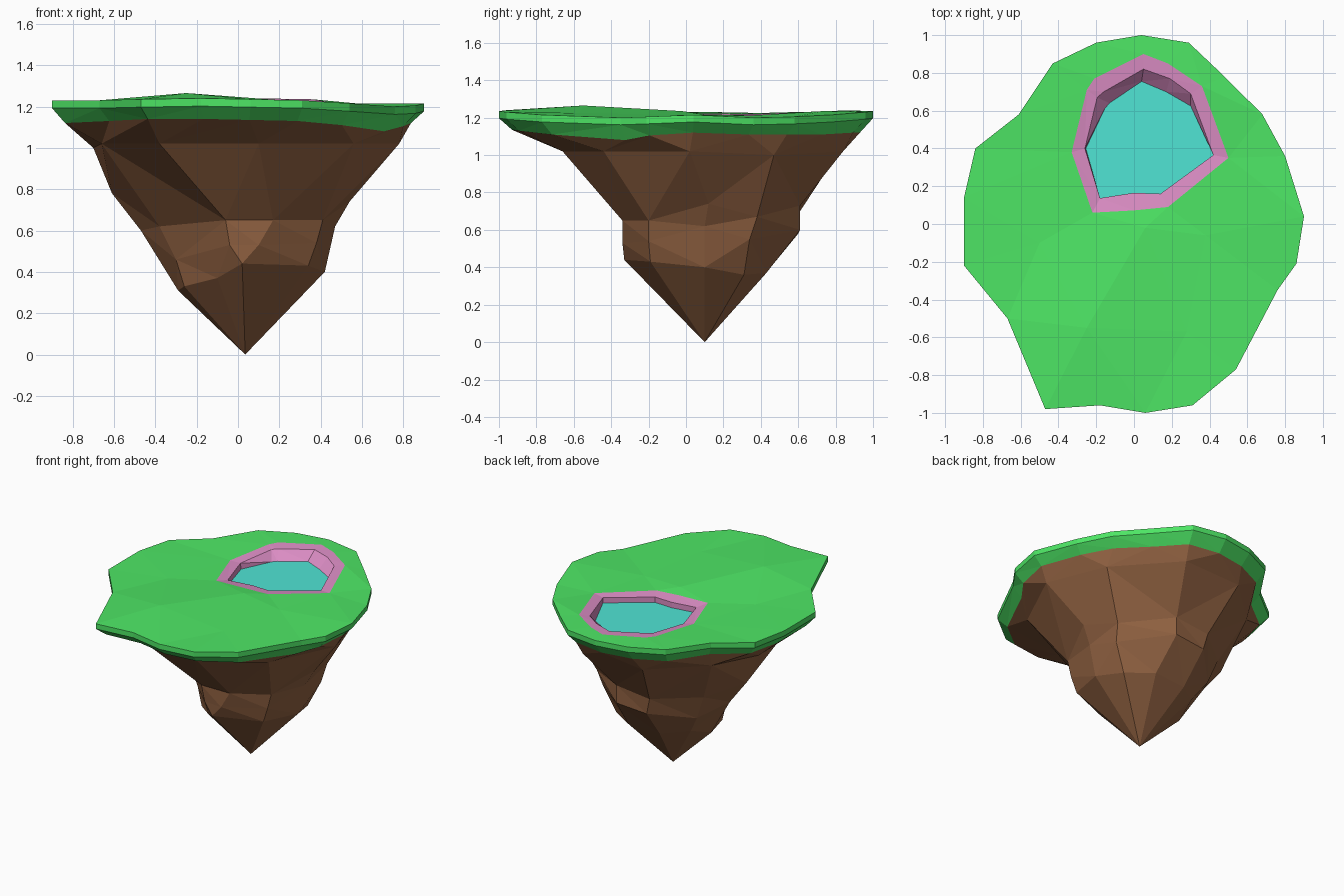
import bpy, bmesh
from mathutils import Vector
from mathutils.geometry import delaunay_2d_cdt


def material(name, rgb):
    m = bpy.data.materials.new(name)
    m.diffuse_color = (*rgb, 1)
    return m


def make_object(name, verts, faces, mat):
    """Flat-shaded mesh part with its quads split into triangles."""
    me = bpy.data.meshes.new(name)
    me.from_pydata([tuple(v) for v in verts], [], faces)
    me.materials.append(mat)
    ob = bpy.data.objects.new(name, me)
    bpy.context.collection.objects.link(ob)
    bm = bmesh.new()
    bm.from_mesh(me)
    bmesh.ops.triangulate(bm, faces=[f for f in bm.faces if len(f.verts) == 4])
    bm.normal_update()
    bm.to_mesh(me)
    bm.free()
    return ob


def bridge(a, b, n):
    """Quads between two rings of n vertices starting at a (upper) and b (lower)."""
    return [(b + i, b + (i + 1) % n, a + (i + 1) % n, a + i) for i in range(n)]


grass = material("grass", (0.075, 0.79, 0.13))
rock = material("rock", (0.28, 0.12, 0.053))
shore = material("shore", (0.72, 0.27, 0.56))
water = material("water", (0.08, 0.78, 0.66))

# Island outline: x, y, top height, height of the grass underside
outline = [
    (.90, .04, 1.215, 1.12), (.80, .36, 1.20, 1.11), (.68, .58, 1.205, 1.11), (.48, .78, 1.215, 1.11),
    (.29, .96, 1.23, 1.12), (.04, 1.0, 1.235, 1.12), (-.20, .96, 1.235, 1.12), (-.43, .85, 1.235, 1.12),
    (-.61, .58, 1.23, 1.12), (-.84, .40, 1.225, 1.12), (-.90, .14, 1.23, 1.12), (-.90, -.22, 1.23, 1.12),
    (-.67, -.50, 1.23, 1.13), (-.47, -.98, 1.235, 1.14), (-.18, -.96, 1.24, 1.14), (.06, -1.0, 1.235, 1.135),
    (.31, -.96, 1.23, 1.13), (.54, -.77, 1.215, 1.11), (.76, -.35, 1.20, 1.08), (.86, -.21, 1.205, 1.105)]
n = len(outline)
top = [Vector(p[:3]) for p in outline]
edge = [v - Vector((0, 0, .038)) for v in top]
under = [Vector((p[0] * .93, p[1] * .93, p[3])) for p in outline]

# Pond rings: outer shore, inner lip, waterline
shore_outer = [Vector(p) for p in [
    (-.22, .06, 1.222), (0, .072, 1.222), (.18, .09, 1.218), (.50, .35, 1.212), (.36, .73, 1.235),
    (.18, .85, 1.238), (.05, .90, 1.238), (-.21, .77, 1.235), (-.25, .71, 1.232), (-.33, .38, 1.22)]]
lip = [Vector(p) for p in [
    (-.18, .137, 1.207), (0, .165, 1.207), (.14, .16, 1.207), (.42, .365, 1.205), (.30, .69, 1.228),
    (.19, .77, 1.232), (.05, .82, 1.232), (-.16, .70, 1.228), (-.195, .67, 1.225), (-.26, .40, 1.21)]]
waterline = [Vector((x, y, 1.167)) for x, y in [
    (-.18, .137), (0, .165), (.14, .16), (.42, .365), (.30, .625),
    (.17, .70), (.04, .755), (-.13, .64), (-.155, .61), (-.255, .40)]]
k = len(lip)

# Grass: undulating top with a pond-shaped hole, thin edge, chamfered underside
bumps = [Vector(p) for p in [(-.25, -.55, 1.265), (-.5, -.1, 1.225), (.38, -.06, 1.215),
                             (.06, -.02, 1.235), (.28, -.57, 1.225)]]
pts = top + shore_outer + bumps
cons = [(i, (i + 1) % n) for i in range(n)] + [(n + i, n + (i + 1) % k) for i in range(k)]
_, _, tris, orig, _, _ = delaunay_2d_cdt([p.xy for p in pts], cons, [], 1, 1e-5)
faces = []
for t in tris:
    ids = [orig[i][0] for i in t]
    if not all(n <= i < n + k for i in ids):
        faces.append(ids)
base = len(pts)
faces += bridge(0, base, n) + bridge(base, base + n, n)
make_object("grass_top", pts + edge + under, faces, grass)

# Pond shore and water
make_object("pond_shore", shore_outer + lip + waterline,
            [f[::-1] for f in bridge(0, k, k) + bridge(k, 2 * k, k)], shore)
make_object("pond_water", waterline, [list(range(k))], water)

# Rock rings from top to bottom, each ten points counter-clockwise from +x
upper = [(.78, .02, 1.02), (.63, .47, 1.0), (.25, .84, 1.02), (-.22, .82, 1.02), (-.56, .50, 1.02),
         (-.70, .15, 1.0), (-.66, -.22, 1.02), (-.38, -.62, 1.02), (.10, -.66, 1.02), (.56, -.44, 1.02)]
waist = [(.54, .12, .74), (.46, .38, .67), (.14, .61, .73), (-.13, .61, .70), (-.41, .38, .70),
         (-.61, .17, .78), (-.38, -.02, .62), (-.06, -.34, .65), (.17, -.34, .65), (.41, -.20, .65)]
ledge = [(.47, .10, .62), (.44, .34, .55), (.14, .61, .60), (-.10, .60, .58), (-.34, .36, .52),
         (-.47, .16, .60), (-.30, -.04, .46), (-.04, -.33, .53), (.10, -.34, .53), (.38, -.20, .54)]
lower = [(.42, .10, .40), (.35, .31, .36), (.17, .43, .37), (-.08, .42, .36), (-.25, .30, .38),
         (-.29, .12, .31), (-.26, -.05, .33), (-.10, -.20, .37), (.02, -.33, .44), (.34, -.19, .43)]
verts = under + upper + waist + ledge + lower + [(.035, .10, 0)]
m = len(upper)
faces = []
for i in range(m):      # twenty-sided grass underside down to ten-sided rock
    a, b, c = 2 * i, 2 * i + 1, (2 * i + 2) % n
    p, q = n + i, n + (i + 1) % m
    faces += [(p, b, a), (p, q, b), (q, c, b)]
for r in range(3):
    faces += bridge(n + r * m, n + (r + 1) * m, m)
last = n + 3 * m
faces += [(last + i, len(verts) - 1, last + (i + 1) % m) for i in range(m)]
make_object("rock_base", verts, faces, rock)
